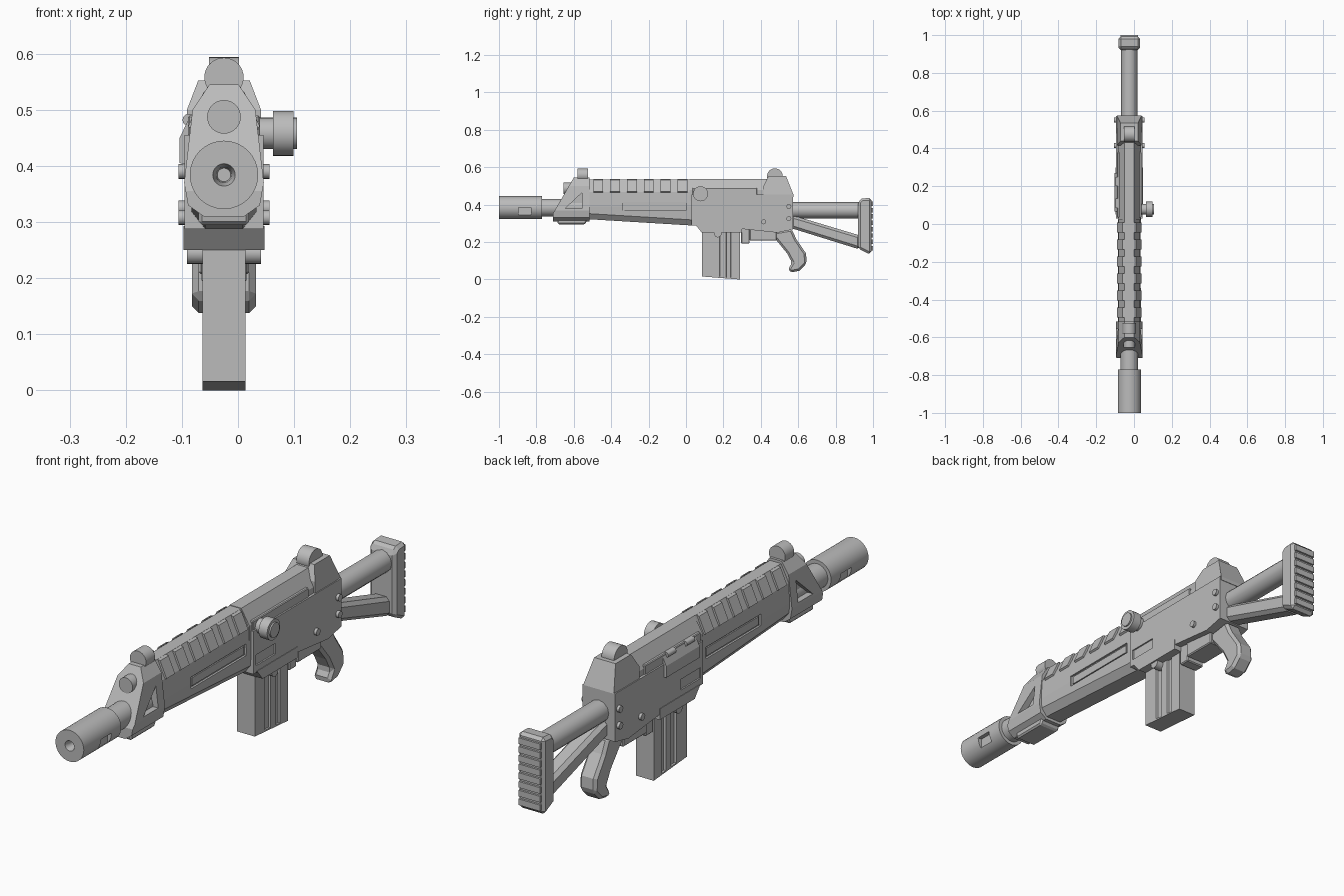
import bpy, bmesh, math
from mathutils import Vector

if "Cube" in bpy.data.objects:
    bpy.data.objects.remove(bpy.data.objects["Cube"], do_unlink=True)

CX = -0.025      # centre plane of the body
BORE = 0.384     # height of the barrel axis
GREY = (0.5, 0.5, 0.5, 1)
grey = bpy.data.materials.new("matte grey")
grey.diffuse_color = GREY
grey.use_nodes = True
grey.node_tree.nodes["Principled BSDF"].inputs["Base Color"].default_value = GREY


def finish(name, bm, bevel=0):
    bmesh.ops.recalc_face_normals(bm, faces=bm.faces)
    me = bpy.data.meshes.new(name)
    bm.to_mesh(me)
    bm.free()
    me.materials.append(grey)
    ob = bpy.data.objects.new(name, me)
    bpy.context.collection.objects.link(ob)
    if bevel:
        mod = ob.modifiers.new("bevel", "BEVEL")
        mod.width, mod.segments = bevel, 1
        mod.limit_method, mod.angle_limit = "ANGLE", math.radians(40)
    return ob


def loft(name, rings, bevel=0):
    """Skin closed rings of equal length and cap both ends."""
    bm = bmesh.new()
    vs = [[bm.verts.new(p) for p in r] for r in rings]
    n = len(vs[0])
    for a, b in zip(vs, vs[1:]):
        for i in range(n):
            bm.faces.new((a[i], a[(i + 1) % n], b[(i + 1) % n], b[i]))
    bm.faces.new(vs[0])
    bm.faces.new(vs[-1])
    return finish(name, bm, bevel)


def plate(name, pts, half, bevel=0, x=CX):
    """Side profile (y, z) extruded across x."""
    return loft(name, [[(x + s * half, y, z) for y, z in pts] for s in (-1, 1)], bevel)


def box(name, y, z, half, bevel=0, x=CX):
    return plate(name, [(y[0], z[0]), (y[1], z[0]), (y[1], z[1]), (y[0], z[1])], half, bevel, x)


def hull(name, sections, bevel=0):
    """Symmetric (half width, z) sections placed along y."""
    rings = []
    for y, pts in sections:
        rings.append([(CX + w, y, z) for w, z in pts] + [(CX - w, y, z) for w, z in reversed(pts)])
    return loft(name, rings, bevel)


def lathe(name, a, b, profile, n=32):
    """Round part along a to b; profile is (fraction, radius)."""
    a, b = Vector(a), Vector(b)
    q = (b - a).to_track_quat("Z", "Y")
    rings = []
    for t, r in profile:
        rings.append([a.lerp(b, t) + q @ Vector((r * math.cos(k * math.tau / n),
                      r * math.sin(k * math.tau / n), 0)) for k in range(n)])
    ob = loft(name, rings)
    bpy.ops.object.select_all(action="DESELECT")
    ob.select_set(True)
    bpy.context.view_layer.objects.active = ob
    bpy.ops.object.shade_smooth_by_angle(angle=math.radians(35))
    return ob


def rod(name, a, b, r, n=32):
    return lathe(name, a, b, [(0, r), (1, r)], n)


def cut(ob, cutter):
    mod = ob.modifiers.new("cut", "BOOLEAN")
    mod.object, mod.operation, mod.solver = cutter, "DIFFERENCE", "EXACT"
    bpy.context.view_layer.objects.active = ob
    bpy.ops.object.modifier_apply(modifier=mod.name)
    bpy.data.objects.remove(cutter, do_unlink=True)


# Muzzle with bored end, collar groove and side slots
muzzle = lathe("muzzle", (CX, -1, BORE), (CX, -0.77, BORE),
               [(0.2, 0.012), (0.1, 0.014), (0, 0.02), (0, 0.061), (1, 0.061)])
for s in (-1, 1):
    cut(muzzle, box("slot", (-0.895, -0.83), (0.345, 0.385), 0.02, x=CX + s * 0.064))
rod("barrel", (CX, -0.78, BORE), (CX, -0.5, BORE), 0.047)
rod("gas_plug", (CX, -0.655, 0.4875), (CX, -0.56, 0.4875), 0.03)

# Front sight block: tapered body with a sloping front and triangular pockets
block_pts = [(0.026, 0.545), (0.056, 0.5), (0.071, 0.37), (0.064, 0.33), (0.036, 0.31)]
bm = bmesh.new()
rings = []
for y in (-0.71, -0.515):
    rings.append([bm.verts.new((CX + w, y, z)) for w, z in block_pts]
                 + [bm.verts.new((CX - w, y, z)) for w, z in reversed(block_pts)])
for i in range(len(rings[0])):
    j = (i + 1) % len(rings[0])
    bm.faces.new((rings[0][i], rings[0][j], rings[1][j], rings[1][i]))
for r in rings:
    bm.faces.new(r)
res = bmesh.ops.bisect_plane(bm, geom=bm.verts[:] + bm.edges[:] + bm.faces[:],
                             plane_co=(0, -0.71, 0.355), plane_no=(0, -0.19, 0.11), clear_outer=True)
bmesh.ops.holes_fill(bm, edges=[e for e in bm.edges if e.is_boundary], sides=0)
front_block = finish("front_sight_block", bm)
for s in (-1, 1):
    cut(front_block, plate("pocket", [(-0.645, 0.38), (-0.555, 0.38), (-0.555, 0.465)],
                           0.03, x=CX + s * 0.07))
plate("front_lower_clip", [(-0.69, 0.33), (-0.685, 0.295), (-0.54, 0.295), (-0.52, 0.33)], 0.045, 0.006)
rod("front_sight_hood", (CX, -0.58, 0.558), (CX, -0.525, 0.558), 0.035)
box("front_sight_foot", (-0.58, -0.525), (0.53, 0.56), 0.03)

# Handguard, its underside dropping toward the rear, with recessed side panels
def guard(y, low):
    return y, [(0.024, 0.535), (0.057, 0.468), (0.061, 0.39), (0.058, low + 0.03), (0.034, low)]


handguard = hull("handguard", [guard(-0.52, 0.322), guard(0.04, 0.288)])
for s in (-1, 1):
    cut(handguard, box("panel", (-0.34, 0.0), (0.37, 0.415), 0.012, x=CX + s * 0.064))
    box("panel_insert", (-0.33, -0.01), (0.377, 0.408), 0.004, x=CX + s * 0.053)

# Raised grip tiles on both sloping shoulders
for k in range(6):
    y = -0.495 + k * 0.09
    for s in (-1, 1):
        pts = [(0.026, 0.536), (0.036, 0.532), (0.064, 0.47), (0.056, 0.465)]
        loft("shoulder_tile", [[(CX + s * w, yy, z) for w, z in pts] for yy in (y, y + 0.052)])

# Receiver: roof, upper side cover and lower body
roof = [(0.025, 0.537), (0.06, 0.478), (0.06, 0.42)]
hull("receiver_roof", [(0.02, roof), (0.44, roof)])
box("receiver_side_cover", (0.035, 0.38), (0.43, 0.49), 0.064, 0.003)
receiver = plate("receiver_body", [(0.03, 0.288), (0.03, 0.455), (0.572, 0.455), (0.572, 0.268),
                                   (0.49, 0.25), (0.3, 0.27), (0.3, 0.288)], 0.07)
for s in (-1, 1):
    cut(receiver, box("panel", (0.045, 0.165), (0.315, 0.357), 0.008, x=CX + s * 0.072))
plate("magazine_well", [(0.05, 0.293), (0.085, 0.25), (0.3, 0.25), (0.3, 0.293)], 0.072)
box("trigger_housing_front", (0.295, 0.34), (0.192, 0.29), 0.04, 0.004)
box("trigger_housing", (0.34, 0.485), (0.207, 0.28), 0.045, 0.004)
for y, z in ((0.55, 0.39), (0.55, 0.325), (0.415, 0.308)):
    rod("cross_pin", (CX - 0.081, y, z), (CX + 0.081, y, z), 0.013, 16)
rod("magazine_catch", (CX - 0.066, 0.17, 0.245), (CX + 0.066, 0.17, 0.245), 0.02, 16)

# Rear sight
base = [(0.415, 0.44), (0.415, 0.5), (0.44, 0.552), (0.535, 0.552), (0.574, 0.455), (0.574, 0.44)]
loft("rear_sight_base", [[(CX + s * (0.046 if z > 0.54 else 0.066), y, z) for y, z in base] for s in (-1, 1)])
rod("rear_sight_drum", (CX - 0.027, 0.475, 0.552), (CX + 0.027, 0.475, 0.552), 0.042)

# Charging knob on the left side, ejection cover on the right side
lathe("charging_knob", (0.03, 0.078, 0.458), (0.105, 0.078, 0.458),
      [(0, 0.028), (0.43, 0.028), (0.43, 0.04), (0.92, 0.04), (0.92, 0.028), (1, 0.028)])
cover = [(-0.08, 0.4), (-0.104, 0.405), (-0.104, 0.45), (-0.085, 0.49), (-0.07, 0.49)]
loft("ejection_cover", [[(x, y, z) for x, z in cover] for y in (0.065, 0.27)])
for y in (0.085, 0.2):
    rod("cover_hinge", (-0.088, y, 0.482), (-0.088, y + 0.05, 0.482), 0.011, 12)

# Magazine with vertical side grooves and a sloped bottom
def half_width(y):
    return 0.038 if y < 0.15 or y > 0.24 or 0.18 < y < 0.215 else 0.03


edges = [0.085, 0.149, 0.151, 0.179, 0.181, 0.214, 0.216, 0.239, 0.241, 0.288]
outline = [(CX + half_width(y), y) for y in edges] + [(CX - half_width(y), y) for y in reversed(edges)]
loft("magazine", [[(x, y, 0.27) for x, y in outline],
                  [(x, y, 0.02 - (y - 0.085) * 0.1) for x, y in outline]])
plate("magazine_floor", [(0.085, 0.022), (0.085, 0.016), (0.288, 0), (0.288, 0.006)], 0.038)

# Pistol grip
plate("grip", [(0.45, 0.25), (0.475, 0.22), (0.54, 0.14), (0.567, 0.09), (0.545, 0.053), (0.56, 0.037),
               (0.605, 0.046), (0.645, 0.086), (0.642, 0.139), (0.59, 0.215), (0.565, 0.27)], 0.036, 0.012)

# Stock: upper tube, lower strut, butt with rear pads
rod("stock_tube", (CX, 0.56, 0.37), (CX, 0.94, 0.37), 0.043, 12)
plate("stock_strut", [(0.56, 0.275), (0.56, 0.345), (0.63, 0.325), (0.93, 0.235), (0.93, 0.16)], 0.036, 0.014)
plate("butt", [(0.92, 0.165), (0.92, 0.415), (0.94, 0.433), (0.992, 0.436), (0.992, 0.138), (0.975, 0.138)],
      0.057, 0.012)
for k in range(8):
    z = 0.155 + k * 0.034
    box("butt_pad", (0.985, 1.0), (z, z + 0.024), 0.046)
